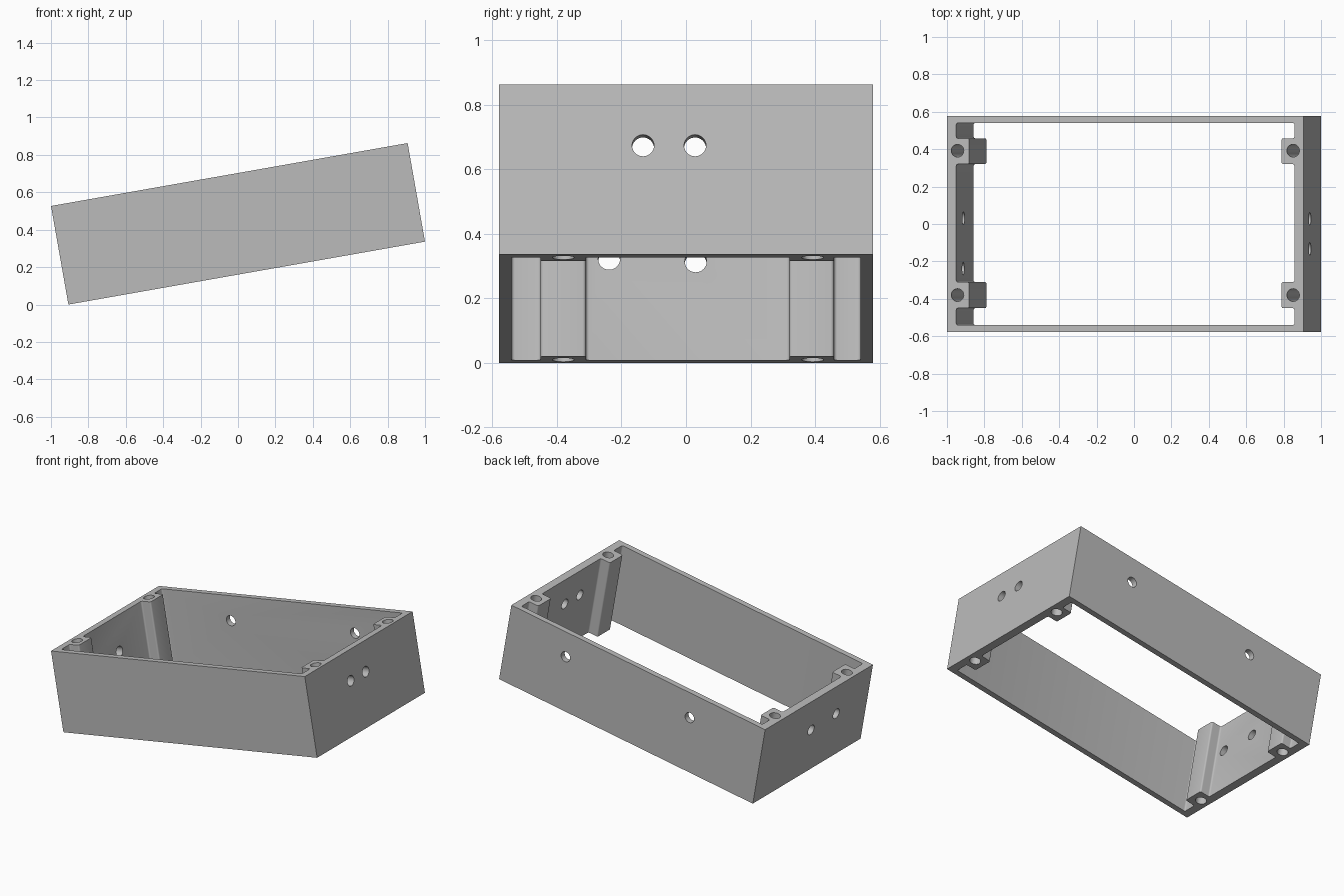
import bpy, bmesh, math
from mathutils import Vector, Matrix

if "Cube" in bpy.data.objects:
    bpy.data.objects.remove(bpy.data.objects["Cube"])

L, D, H = 0.968, 0.5785, 0.2675      # half length, half depth, half height
IX, IY, POST = 0.918, 0.54, 0.848    # inner walls and post faces
R = 0.034                            # hole radius

grey = bpy.data.materials.new("grey plastic")
grey.diffuse_color = (0.5, 0.5, 0.5, 1)
grey.use_nodes = True
grey.node_tree.nodes["Principled BSDF"].inputs["Base Color"].default_value = grey.diffuse_color


def finish(bm, name):
    bmesh.ops.recalc_face_normals(bm, faces=bm.faces)
    me = bpy.data.meshes.new(name)
    bm.to_mesh(me)
    bm.free()
    me.materials.append(grey)
    ob = bpy.data.objects.new(name, me)
    bpy.context.collection.objects.link(ob)
    return ob


def prism(name, pts, h):
    bm = bmesh.new()
    face = bm.faces.new([bm.verts.new((x, y, -h)) for x, y in pts])
    ext = bmesh.ops.extrude_face_region(bm, geom=[face])
    bmesh.ops.translate(bm, vec=(0, 0, 2 * h),
                        verts=[v for v in ext["geom"] if isinstance(v, bmesh.types.BMVert)])
    return finish(bm, name)


def rounded(pts, r, n=4):
    """Round every corner of a closed outline."""
    out = []
    for i, p in enumerate(pts):
        p = Vector(p)
        a = p + (Vector(pts[i - 1]) - p).normalized() * r
        b = p + (Vector(pts[(i + 1) % len(pts)]) - p).normalized() * r
        c = a + b - p
        for k in range(n + 1):
            t = math.pi / 2 * k / n
            out.append(c + (a - c) * math.cos(t) + (b - c) * math.sin(t))
    return out


def cut(target, cutter):
    mod = target.modifiers.new("cut", 'BOOLEAN')
    mod.operation, mod.solver, mod.object = 'DIFFERENCE', 'EXACT', cutter
    bpy.context.view_layer.objects.active = target
    bpy.ops.object.modifier_apply(modifier=mod.name)
    bpy.data.objects.remove(cutter)


def drill(target, pos, axis, length, r=R):
    bm = bmesh.new()
    rot = Vector(axis).to_track_quat('Z', 'Y').to_matrix().to_4x4()
    bmesh.ops.create_cone(bm, cap_ends=True, segments=32, radius1=r, radius2=r,
                          depth=length, matrix=Matrix.Translation(pos) @ rot)
    cut(target, finish(bm, "hole_cutter"))


# Outer box, hollowed by an outline that leaves four screw posts on the end walls
frame = prism("enclosure_frame", [(-L, -D), (L, -D), (L, D), (-L, D)], H)
steps = [(IX, -IY), (IX, -0.45), (POST, -0.45), (POST, -0.31),
         (IX, -0.31), (IX, 0.32), (POST, 0.32), (POST, 0.458), (IX, 0.458), (IX, IY)]
inner = steps + [(-x, y) for x, y in reversed(steps)]
cut(frame, prism("hollow_cutter", rounded(inner, 0.01), H + 0.1))

# Screw holes through the posts
for x in (-0.911, 0.911):
    for y in (-0.38, 0.392):
        drill(frame, (x, y, 0), (0, 0, 1), 2 * H + 0.2)

# Cable holes in the end walls and the back wall
for x, y, z in ((L, -0.133, 0.075), (L, 0.028, 0.075), (-L, -0.238, 0.051), (-L, 0.03, 0.043)):
    drill(frame, (x, y, z), (1, 0, 0), 0.2)
for x, z in ((0.525, 0.1), (-0.421, 0.1)):
    drill(frame, (x, D, z), (0, 1, 0), 0.2)

# Tilt the frame by ten degrees and stand it on its lower edge
tilt = Matrix.Rotation(math.radians(-10), 4, 'Y')
frame.data.transform(tilt)
low = min(v.co.z for v in frame.data.vertices)
frame.data.transform(Matrix.Translation((0, 0, -low)))

bpy.ops.object.select_all(action='DESELECT')
frame.select_set(True)
bpy.context.view_layer.objects.active = frame
bpy.ops.object.shade_smooth_by_angle(angle=math.radians(30))
